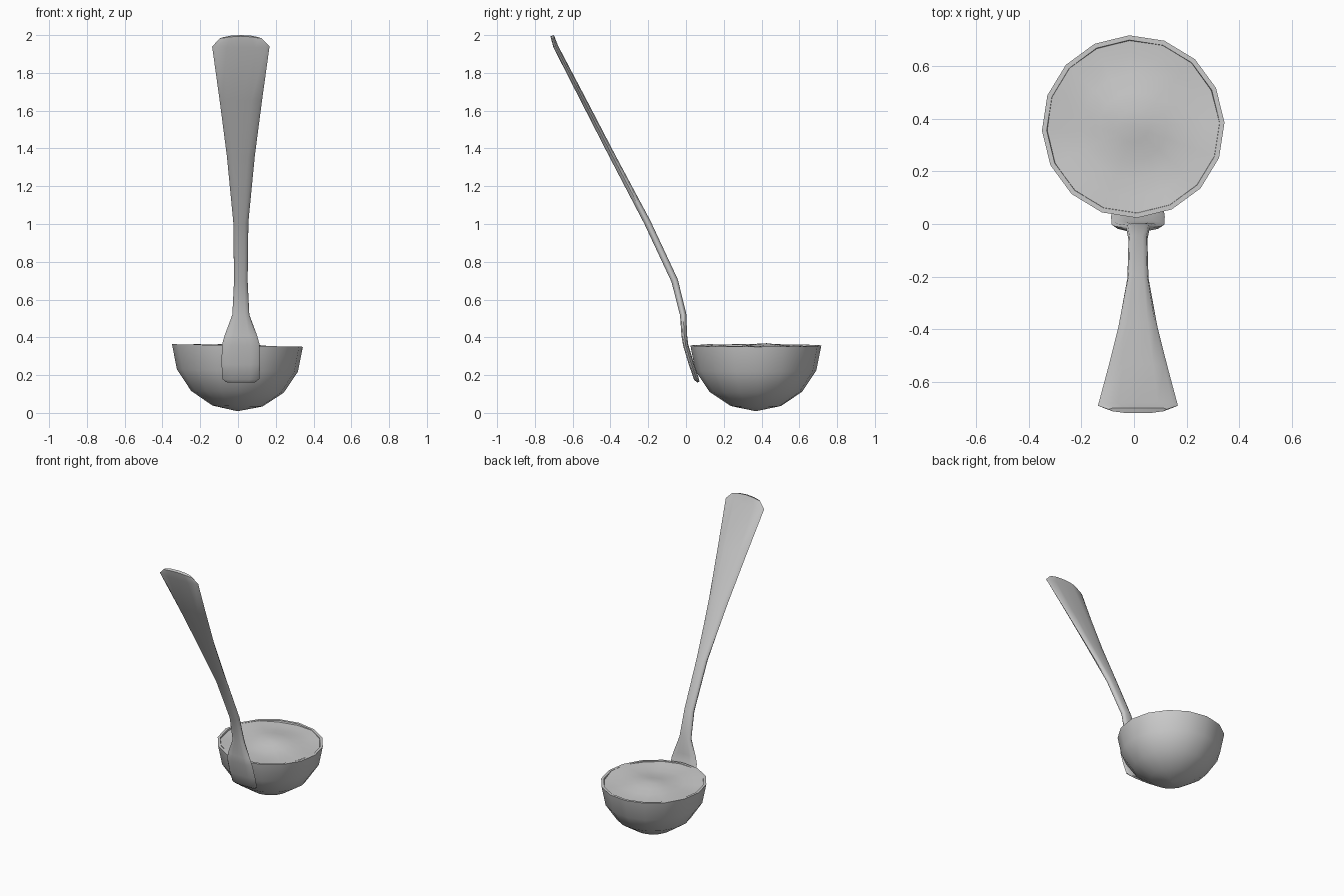
import bpy, math
from mathutils import Vector

if "Cube" in bpy.data.objects:
    bpy.data.objects.remove(bpy.data.objects["Cube"])

CX, CY, RIM, R, N = -0.003, 0.37, 0.357, 0.347, 16
PHASE = math.radians(2.5)
TILT = -0.02


def make(name, verts, faces, angle=50):
    me = bpy.data.meshes.new(name)
    me.from_pydata(verts, [], faces)
    me.update()
    ob = bpy.data.objects.new(name, me)
    bpy.context.collection.objects.link(ob)
    bpy.ops.object.select_all(action='DESELECT')
    ob.select_set(True)
    bpy.context.view_layer.objects.active = ob
    bpy.ops.object.mode_set(mode='EDIT')
    bpy.ops.mesh.select_all(action='SELECT')
    bpy.ops.mesh.normals_make_consistent(inside=False)
    bpy.ops.object.mode_set(mode='OBJECT')
    bpy.ops.object.shade_smooth_by_angle(angle=math.radians(angle))
    return ob


def bridge(rings, n):
    return [(k * n + i, k * n + (i + 1) % n, (k + 1) * n + (i + 1) % n, (k + 1) * n + i)
            for k in range(rings - 1) for i in range(n)]


def ring(r, z_func):
    out = []
    for i in range(N):
        a = PHASE + math.tau * i / N
        x, y = r * math.cos(a), r * math.sin(a)
        out.append((CX + x, CY + y, z_func(x, y)))
    return out


# Bowl: outer hemisphere, narrow rim, inner hemisphere
profile = [(R * math.cos(math.radians(a)), RIM - R * math.sin(math.radians(a)))
           for a in (89, 67.5, 45, 22.5, 0)]
ri = R - 0.018
profile += [(ri * math.cos(math.radians(a)), RIM - ri * math.sin(math.radians(a)))
            for a in (0, 22.5, 45, 67.5, 89)]
verts = []
for r, z in profile:
    verts += ring(r, lambda x, y, z=z: z + TILT * x)
faces = bridge(len(profile), N)
last = (len(profile) - 1) * N
faces += [tuple(range(N))[::-1], tuple(range(last, last + N))]
make("bowl", verts, faces, 60)


# Soup: rippled disc just about level with the rim
def ripple(x, y):
    fade = 1 - 0.5 * (math.hypot(x, y) / R) ** 2
    wave = 0.6 * math.sin(15 * y + 5 * x + 0.8) + 0.4 * math.sin(13 * x - 9 * y + 2)
    return RIM - 0.004 + TILT * x + 0.016 * fade * wave


radii = [0.328, 0.27, 0.2, 0.13, 0.06]
verts = []
for r in radii:
    verts += ring(r, ripple)
verts.append((CX, CY, ripple(0, 0)))
faces = bridge(len(radii), N)
base, top = (len(radii) - 1) * N, len(verts) - 1
faces += [(base + i, base + (i + 1) % N, top) for i in range(N)]
soup = make("soup", verts, faces, 40)
if soup.data.polygons[0].normal.z < 0:
    soup.data.flip_normals()

# Handle: (y, z, half width, half thickness) stations from bowl to tip
stations = [(0.066, 0.163, 0.078, 0.006), (0.055, 0.18, 0.098, 0.013),
            (0.028, 0.26, 0.102, 0.014), (-0.002, 0.36, 0.1, 0.014),
            (-0.009, 0.41, 0.086, 0.015), (-0.015, 0.52, 0.045, 0.017),
            (-0.06, 0.7, 0.036, 0.018), (-0.205, 1.01, 0.04, 0.018),
            (-0.39, 1.36, 0.074, 0.016), (-0.545, 1.66, 0.113, 0.015),
            (-0.69, 1.94, 0.152, 0.013), (-0.704, 1.983, 0.11, 0.01)]
section = [(-1, 0), (-0.88, -0.65), (-0.5, -1), (0, -1), (0.5, -1), (0.88, -0.65),
           (1, 0), (0.88, 0.65), (0.5, 1), (0, 1), (-0.5, 1), (-0.88, 0.65)]
HX, M = 0.015, len(section)
pts = [Vector((0, s[0], s[1])) for s in stations]
verts = []
for k, (y, z, w, t) in enumerate(stations):
    d = (pts[min(k + 1, len(pts) - 1)] - pts[max(k - 1, 0)]).normalized()
    nrm = Vector((0, d.z, -d.y))
    crown = 0.015 if k == len(stations) - 1 else 0
    for u, v in section:
        p = pts[k] + nrm * (v * t) + d * (crown * (1 - u * u))
        verts.append((HX + u * w, p.y, p.z))
faces = bridge(len(stations), M)
last = (len(stations) - 1) * M
for b in (0, last):
    faces += [(b + i, b + i + 1, b + 11 - i, b + (12 - i) % 12) for i in range(1, 5)]
    faces += [(b, b + 1, b + 11), (b + 5, b + 6, b + 7)]
make("handle", verts, faces, 60)
